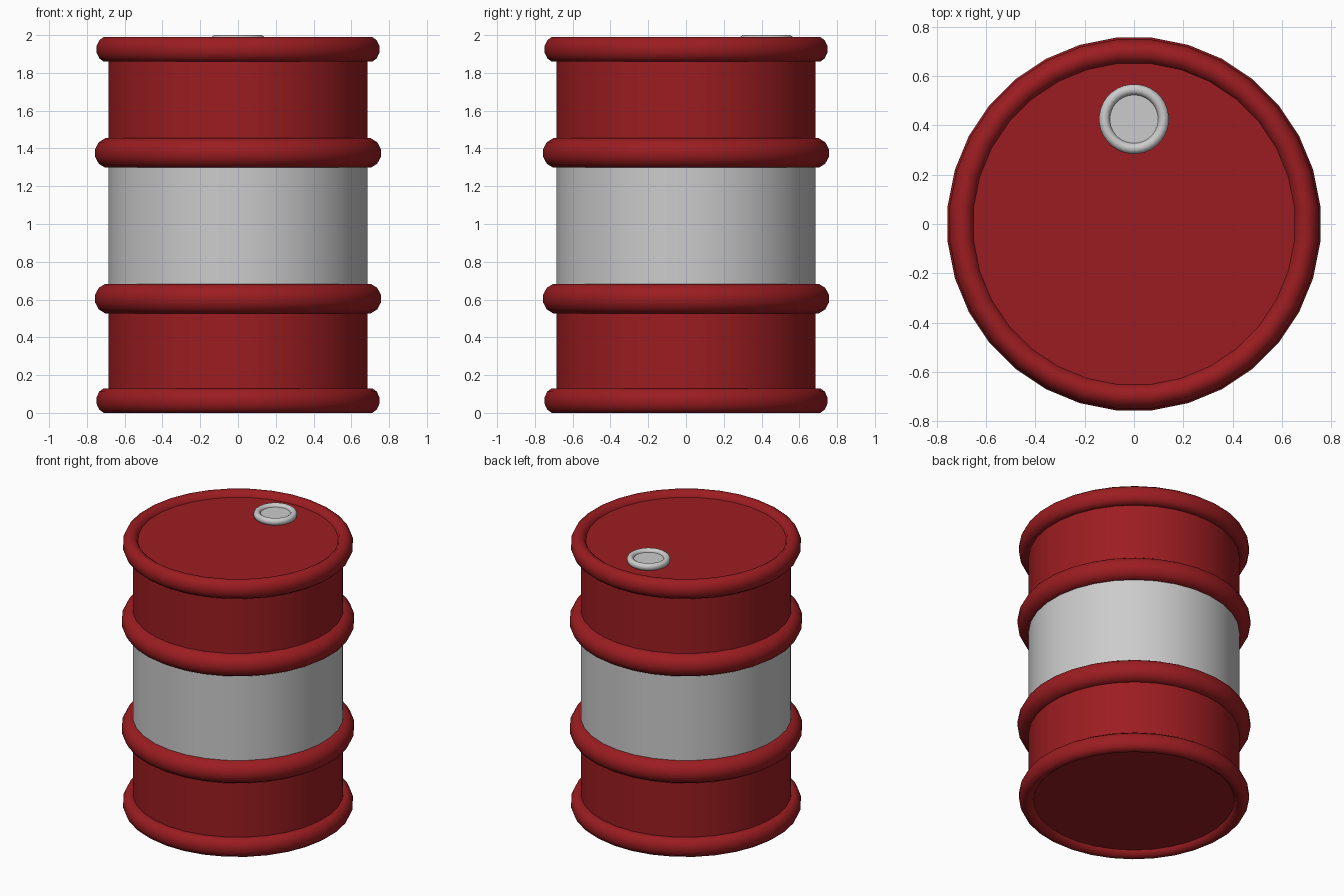
import bpy, math

if "Cube" in bpy.data.objects:
    bpy.data.objects.remove(bpy.data.objects["Cube"])

red = bpy.data.materials.new("barrel_red")
red.diffuse_color = (0.33, 0.012, 0.015, 1)
red.use_nodes = True
red.node_tree.nodes["Principled BSDF"].inputs["Base Color"].default_value = red.diffuse_color
SIDES = 32


def lathe(name, profile, mat=None, closed=False, center=(0, 0, 0), sides=SIDES):
    """Revolve (radius, z) points; open profiles ending at radius 0 are capped."""
    n, step = len(profile), 2 * math.pi / sides
    verts, rings = [], []
    for r, z in profile:
        if r == 0:
            rings.append([len(verts)] * sides)
            verts.append((0, 0, z))
        else:
            rings.append(list(range(len(verts), len(verts) + sides)))
            verts += [(r * math.cos((i + .5) * step), r * math.sin((i + .5) * step), z)
                      for i in range(sides)]
    faces = []
    for k in range(n if closed else n - 1):
        a, b = rings[k], rings[(k + 1) % n]
        for i in range(sides):
            j = (i + 1) % sides
            faces.append(tuple(dict.fromkeys((a[i], a[j], b[j], b[i]))))
    mesh = bpy.data.meshes.new(name)
    mesh.from_pydata(verts, [], faces)
    obj = bpy.data.objects.new(name, mesh)
    obj.location = center
    bpy.context.collection.objects.link(obj)
    if mat:
        mesh.materials.append(mat)
    bpy.ops.object.select_all(action='DESELECT')
    obj.select_set(True)
    bpy.context.view_layer.objects.active = obj
    bpy.ops.object.shade_smooth_by_angle(angle=math.radians(40))
    return obj


def hoop(name, major, rx, rz, z, mat=None, center=(0, 0, 0), sides=SIDES, seg=12):
    """Rounded ring with half-extents rx, rz."""
    k = 1 / math.cos(math.pi / seg)
    pts = [(major + rx * k * math.cos((i + .5) * 2 * math.pi / seg),
            z + rz * k * math.sin((i + .5) * 2 * math.pi / seg)) for i in range(seg)]
    return lathe(name, pts, mat, True, center, sides)


# Drum body: red lower and upper sections, grey middle band
R = 0.689
lathe("lower_body", [(0, 0.035), (R, 0.035), (R, 0.605)], red)
lathe("middle_band", [(R, 0.605), (R, 1.376)])
lathe("upper_body", [(R, 1.376), (R, 1.954), (0, 1.954)], red)

# End rims and rolling hoops
for name, z in (("bottom_rim", 0.065), ("top_rim", 1.925)):
    hoop(name, 0.701, 0.051, 0.065, z, red)
for name, z in (("lower_hoop", 0.605), ("upper_hoop", 1.376)):
    hoop(name, 0.687, 0.073, 0.078, z, red)

# Filler cap on the lid
spot = (0, 0.426, 0)
hoop("cap_ring", 0.12, 0.022, 0.024, 1.976, center=spot)
lathe("cap_plug", [(0.12, 1.95), (0.12, 1.98), (0, 1.98)], center=spot)
